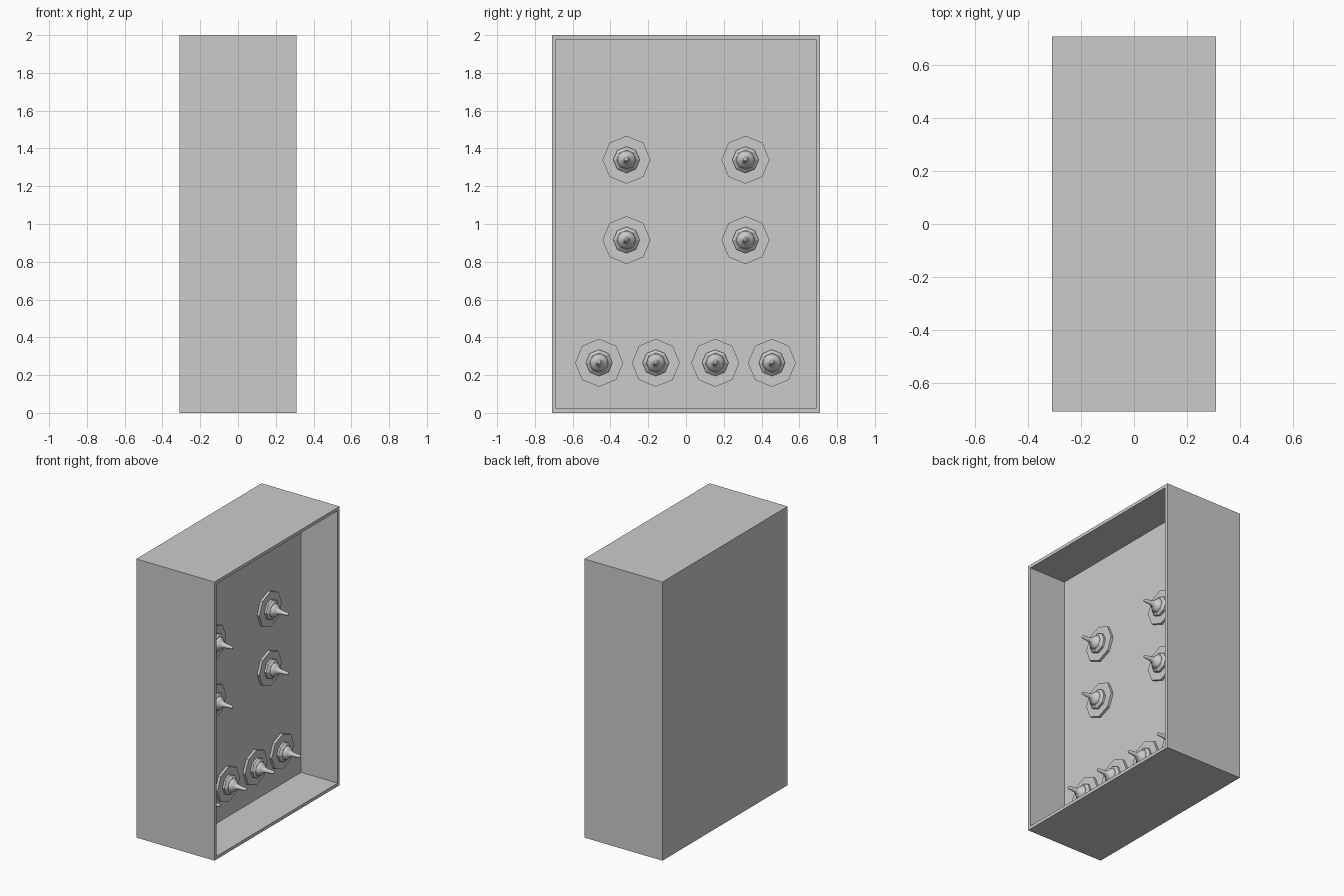
import bpy, bmesh, math

if "Cube" in bpy.data.objects:
    bpy.data.objects.remove(bpy.data.objects["Cube"])

W, D, H, T = 0.31, 0.71, 2.0, 0.032   # half width, half depth, height, rim
PANEL = 0.02                          # x of the recessed panel face


def make_object(name, bm):
    bmesh.ops.recalc_face_normals(bm, faces=bm.faces)
    me = bpy.data.meshes.new(name)
    bm.to_mesh(me)
    bm.free()
    ob = bpy.data.objects.new(name, me)
    bpy.context.collection.objects.link(ob)
    return ob


def lathe(name, profile, sides, smooth=False):
    """Spin (x, radius) points around the x axis."""
    bm = bmesh.new()
    rings = []
    for x, r in profile:
        rings.append([bm.verts.new((x, r * math.cos(i * math.tau / sides),
                                    r * math.sin(i * math.tau / sides)))
                      for i in range(sides)])
    for a, b in zip(rings, rings[1:]):
        for i in range(sides):
            j = (i + 1) % sides
            bm.faces.new((a[i], a[j], b[j], b[i])).smooth = smooth
    bm.faces.new(rings[0])
    bm.faces.new(rings[-1])
    return make_object(name, bm)


# Cabinet: box whose +x face is inset for the rim and pushed in to the panel
bm = bmesh.new()
bmesh.ops.create_cube(bm, size=1)
for v in bm.verts:
    v.co = (v.co.x * 2 * W, v.co.y * 2 * D, (v.co.z + 0.5) * H)
face = max(bm.faces, key=lambda f: f.calc_center_median().x)
bmesh.ops.inset_region(bm, faces=[face], thickness=T)
new = bmesh.ops.extrude_discrete_faces(bm, faces=[face])["faces"][0]
for v in new.verts:
    v.co.x = PANEL
make_object("cabinet", bm)

# Switch parts: octagonal plate, chamfered collar, bulb with tapering lever
parts = [
    lathe("switch_plate", [(0, 0.127), (0.018, 0.127)], 8),
    lathe("switch_collar", [(0.01, 0.07), (0.033, 0.07), (0.048, 0.052)], 8),
    lathe("switch_lever", [(0.03, 0.048), (0.05, 0.048), (0.062, 0.042),
                           (0.072, 0.030), (0.082, 0.021), (0.10, 0.016),
                           (0.150, 0.011), (0.157, 0.008), (0.160, 0.003)], 12, True),
]

# Place a switch at every (y, z) spot on the panel
spots = [(y, z) for z in (1.34, 0.915) for y in (-0.315, 0.315)]
spots += [(y, 0.265) for y in (-0.46, -0.16, 0.155, 0.455)]
for n, (y, z) in enumerate(spots):
    for part in parts:
        ob = part if n == 0 else part.copy()
        if n:
            bpy.context.collection.objects.link(ob)
        ob.location = (PANEL, y, z)
